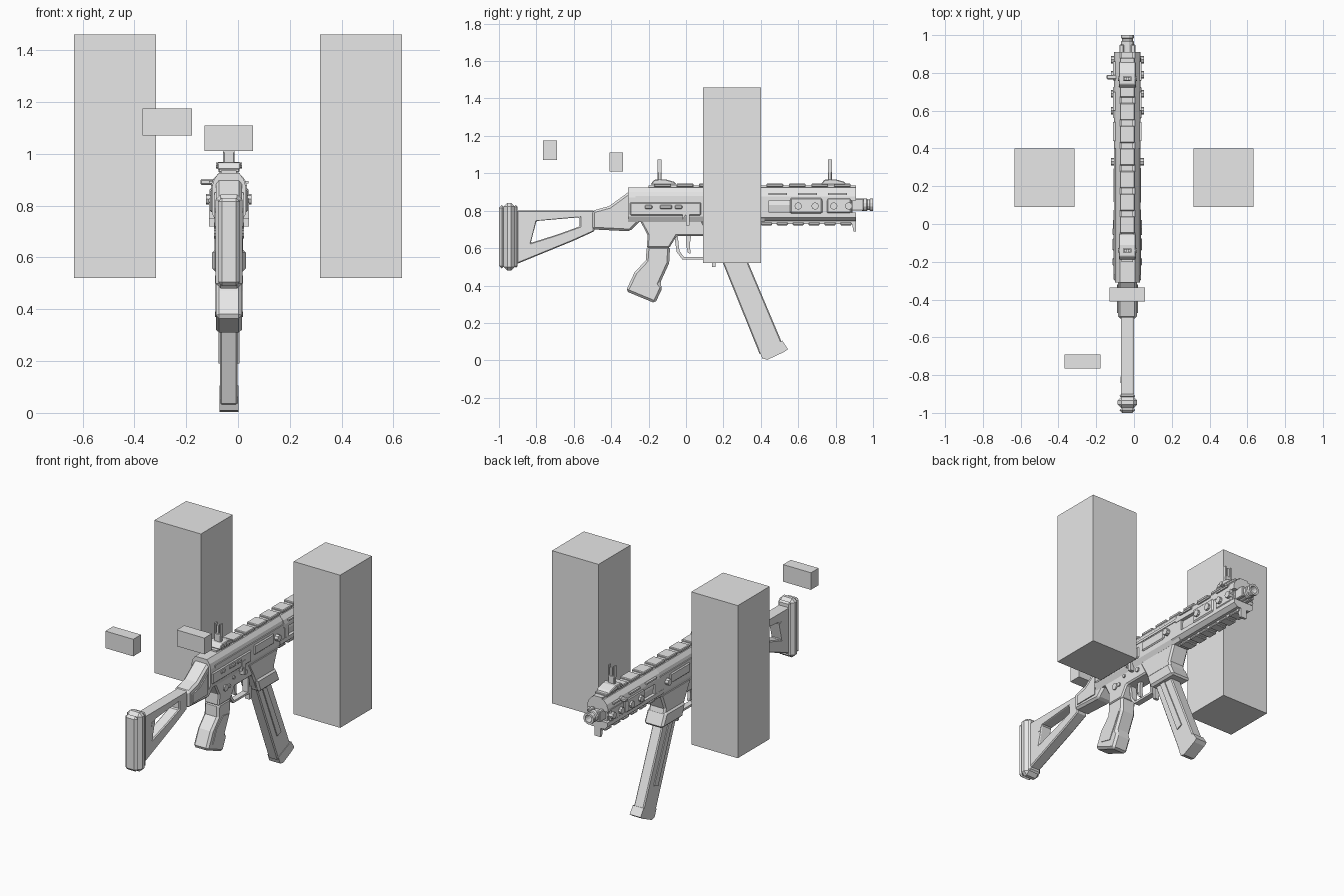
import bpy, bmesh, math
from mathutils import Vector, Matrix

CX = -0.035  # centre line of the long body
grey = bpy.data.materials.new("plain grey")
grey.diffuse_color = (0.8, 0.8, 0.8, 1)


def finish(name, bm, bevel=0.0):
    bmesh.ops.recalc_face_normals(bm, faces=bm.faces)
    me = bpy.data.meshes.new(name)
    bm.to_mesh(me)
    bm.free()
    me.materials.append(grey)
    ob = bpy.data.objects.new(name, me)
    bpy.context.collection.objects.link(ob)
    if bevel:
        m = ob.modifiers.new("chamfer", 'BEVEL')
        m.width, m.segments, m.limit_method = bevel, 1, 'ANGLE'
        m.angle_limit = math.radians(40)
    return ob


def box(name, x, y, z, bevel=0.0):
    """Box from (min, max) ranges, x absolute."""
    bm = bmesh.new()
    bmesh.ops.create_cube(bm, size=1)
    for v in bm.verts:
        v.co = Vector([r[0] if c < 0 else r[1] for c, r in zip(v.co, (x, y, z))])
    return finish(name, bm, bevel)


def mid(name, half, y, z, bevel=0.0):
    return box(name, (CX - half, CX + half), y, z, bevel)


def pair(name, inner, outer, y, z, bevel=0.0):
    """Matching boxes on both sides of the centre line."""
    for s, tag in ((-1, "left"), (1, "right")):
        box(f"{name}_{tag}", sorted((CX + s * inner, CX + s * outer)), y, z, bevel)


def side(name, pts, half, bevel=0.0):
    """Side outline in (y, z), extruded across x."""
    bm = bmesh.new()
    f = bm.faces.new([bm.verts.new((CX - half, y, z)) for y, z in pts])
    r = bmesh.ops.extrude_face_region(bm, geom=[f])
    for v in r["geom"]:
        if isinstance(v, bmesh.types.BMVert):
            v.co.x = CX + half
    return finish(name, bm, bevel)


def frame(name, outer, inner, half, bevel=0.0):
    """Side outline with a see-through window of equal point count."""
    bm = bmesh.new()
    rings = [[bm.verts.new((CX + s * half, y, z)) for y, z in loop]
             for s, loop in ((-1, outer), (1, outer), (1, inner), (-1, inner))]
    n = len(outer)
    for k in range(4):
        a, b = rings[k], rings[(k + 1) % 4]
        for i in range(n):
            j = (i + 1) % n
            bm.faces.new((a[i], a[j], b[j], b[i]))
    return finish(name, bm, bevel)


def section(name, half_pts, y0, y1):
    """Mirrored cross-section in (x, z), extruded along y."""
    pts = half_pts + [(-x, z) for x, z in reversed(half_pts)]
    bm = bmesh.new()
    f = bm.faces.new([bm.verts.new((CX + x, y0, z)) for x, z in pts])
    r = bmesh.ops.extrude_face_region(bm, geom=[f])
    for v in r["geom"]:
        if isinstance(v, bmesh.types.BMVert):
            v.co.y = y1
    return finish(name, bm)


def tube(name, prof, z, n=12):
    """Closed (radius, y) profile turned about the long axis."""
    bm = bmesh.new()
    rings = [[bm.verts.new((CX + r * math.cos(a), y, z + r * math.sin(a)))
              for a in [2 * math.pi * (i + 0.5) / n for i in range(n)]] for r, y in prof]
    for a, b in zip(rings, rings[1:] + rings[:1]):
        for i in range(n):
            j = (i + 1) % n
            bm.faces.new((a[i], a[j], b[j], b[i]))
    return finish(name, bm)


def pin(name, x0, x1, y, z, r, n=10):
    """Short cylinder lying across x (offsets from the centre line)."""
    bm = bmesh.new()
    bmesh.ops.create_cone(bm, cap_ends=True, segments=n, radius1=r, radius2=r, depth=abs(x1 - x0),
                          matrix=Matrix.Translation((CX + (x0 + x1) / 2, y, z)) @ Matrix.Rotation(math.pi / 2, 4, 'Y'))
    return finish(name, bm)


# Free-standing blocks
box("tall_block_left", (-0.633, -0.316), (0.09, 0.40), (0.52, 1.46))
box("tall_block_right", (0.316, 0.633), (0.09, 0.40), (0.52, 1.46))
box("small_block_far", (-0.368, -0.178), (-0.765, -0.69), (1.07, 1.175))
box("small_block_near", (-0.13, 0.058), (-0.41, -0.337), (1.01, 1.11))

# Shoulder pad in stepped layers
mid("pad_back", 0.042, (-1.0, -0.97), (0.49, 0.83), 0.02)
mid("pad_core", 0.052, (-0.975, -0.915), (0.48, 0.842), 0.02)
mid("pad_front", 0.042, (-0.92, -0.90), (0.495, 0.83), 0.015)

# Open stock and its collar
frame("stock_frame",
      [(-0.905, 0.80), (-0.49, 0.80), (-0.49, 0.69), (-0.60, 0.64), (-0.905, 0.515)],
      [(-0.80, 0.745), (-0.57, 0.765), (-0.57, 0.715), (-0.69, 0.672), (-0.83, 0.628)], 0.034, 0.006)
pin("stock_loop", -0.036, 0.036, -0.825, 0.725, 0.017)
side("stock_collar", [(-0.50, 0.80), (-0.41, 0.825), (-0.30, 0.905), (-0.20, 0.905),
                      (-0.25, 0.74), (-0.30, 0.69), (-0.50, 0.70)], 0.05, 0.012)
side("collar_rib", [(-0.47, 0.775), (-0.40, 0.79), (-0.32, 0.85), (-0.32, 0.72), (-0.47, 0.72)], 0.056)

# Upper receiver with side panels, slots and port
section("upper_receiver", [(0.04, 0.925), (0.058, 0.90), (0.066, 0.87), (0.066, 0.77), (0.05, 0.74)], -0.31, 0.42)
pair("receiver_panel", 0.06, 0.073, (-0.30, 0.08), (0.775, 0.845), 0.006)
for i, (a, b) in enumerate([(-0.22, -0.18), (-0.14, -0.075), (-0.06, -0.02)]):
    pair(f"panel_slot_{i}", 0.07, 0.078, (a, b), (0.81, 0.83), 0.004)
pair("receiver_strip", 0.055, 0.07, (-0.27, 0.40), (0.865, 0.88))
pair("port_cover", 0.06, 0.073, (0.11, 0.30), (0.80, 0.86), 0.006)
side("selector", [(-0.02, 0.81), (0.02, 0.81), (0.02, 0.72), (0.0, 0.72), (0.0, 0.78), (-0.02, 0.75)], 0.077)

# Lower receiver
side("lower_receiver", [(-0.25, 0.755), (0.36, 0.755), (0.34, 0.69), (0.10, 0.665),
                        (-0.05, 0.665), (-0.09, 0.60), (-0.21, 0.60), (-0.205, 0.67)], 0.05, 0.008)
for i, (y, z, r) in enumerate([(-0.145, 0.692, 0.02), (-0.11, 0.69, 0.012), (0.05, 0.715, 0.014), (-0.065, 0.725, 0.01)]):
    pin(f"receiver_pin_{i}", -0.058, 0.058, y, z, r)

# Grip with raised side panel
side("grip", [(-0.21, 0.61), (-0.085, 0.61), (-0.09, 0.52), (-0.14, 0.41), (-0.125, 0.39),
              (-0.165, 0.305), (-0.322, 0.37), (-0.275, 0.47), (-0.215, 0.535)], 0.05, 0.014)
side("grip_panel", [(-0.17, 0.53), (-0.11, 0.52), (-0.19, 0.37), (-0.27, 0.39), (-0.235, 0.47)], 0.054)

# Trigger and guard
frame("trigger_guard", [(-0.065, 0.68), (0.135, 0.68), (0.135, 0.54), (-0.02, 0.54), (-0.05, 0.58)],
      [(-0.045, 0.67), (0.12, 0.67), (0.12, 0.553), (-0.012, 0.553), (-0.035, 0.585)], 0.018)
side("trigger", [(0.0, 0.68), (0.03, 0.68), (0.02, 0.62), (0.025, 0.57), (0.01, 0.575), (0.0, 0.62)], 0.01)

# Sloped magazine housing with flared mouth
side("magazine_housing", [(0.07, 0.75), (0.37, 0.75), (0.33, 0.65), (0.36, 0.55), (0.17, 0.55), (0.125, 0.65)], 0.055, 0.01)
side("housing_mouth", [(0.14, 0.63), (0.335, 0.63), (0.375, 0.545), (0.17, 0.545)], 0.065, 0.012)
mid("magazine_catch", 0.015, (0.14, 0.158), (0.50, 0.58))

# Magazine with raised rib and foot
side("magazine", [(0.165, 0.60), (0.30, 0.60), (0.515, 0.09), (0.395, 0.03)], 0.034, 0.006)
side("magazine_rib", [(0.225, 0.56), (0.262, 0.56), (0.415, 0.205), (0.378, 0.19)], 0.04)
side("magazine_foot", [(0.39, 0.055), (0.515, 0.105), (0.545, 0.06), (0.525, 0.045), (0.435, 0.003), (0.408, 0.01)], 0.037)

# Handguard: top shell, inner core, lower shell, side plates
section("handguard_top", [(0.04, 0.925), (0.062, 0.90), (0.07, 0.875), (0.07, 0.855)], 0.40, 0.91)
section("handguard_core", [(0.045, 0.87), (0.056, 0.83), (0.045, 0.76)], 0.40, 0.89)
section("handguard_bottom", [(0.068, 0.79), (0.068, 0.765), (0.045, 0.745)], 0.36, 0.91)
pair("guard_plate", 0.05, 0.075, (0.555, 0.73), (0.785, 0.87), 0.008)
pair("guard_plate_front", 0.05, 0.072, (0.75, 0.885), (0.785, 0.87), 0.008)
for i in range(3):
    y = 0.41 + i * 0.16
    pair(f"guard_bridge_{i}", 0.04, 0.067, (y, y + 0.035), (0.77, 0.88))
    pair(f"guard_slot_rim_{i}", 0.06, 0.076, (y + 0.03, y + 0.13), (0.885, 0.895))
for i, y in enumerate((0.33, 0.60, 0.69, 0.79, 0.87)):
    for s in (-1, 1):
        pin(f"guard_bolt_{i}_{'left' if s < 0 else 'right'}", s * 0.06, s * 0.088, y, 0.825, 0.02, 8)
side("front_hook", [(0.885, 0.75), (0.91, 0.75), (0.91, 0.69), (0.895, 0.69)], 0.02)

# Top rail and lower rail with spaced teeth
mid("top_rail", 0.03, (-0.20, 0.91), (0.915, 0.935))
for i in range(9):
    y = -0.17 + i * 0.12
    mid(f"top_tooth_{i}", 0.04, (y, min(y + 0.09, 0.91)), (0.927, 0.945), 0.004)
mid("lower_rail", 0.028, (0.38, 0.90), (0.73, 0.75))
for i in range(6):
    y = 0.40 + i * 0.085
    mid(f"lower_tooth_{i}", 0.038, (y, y + 0.06), (0.722, 0.738), 0.004)

# Barrel with hollow muzzle
tube("barrel", [(0.018, 0.80), (0.028, 0.80), (0.028, 0.94), (0.035, 0.94), (0.035, 0.965),
                (0.03, 0.97), (0.03, 0.98), (0.035, 0.985), (0.035, 1.0), (0.022, 1.0)], 0.832)
for i, a in enumerate((-1, 1)):
    box(f"muzzle_collar_{i}", (CX + a * 0.03 - 0.012, CX + a * 0.03 + 0.012), (0.88, 0.95), (0.80, 0.865), 0.004)

# Cocking handle on the left
box("cocking_handle", (-0.145, -0.08), (0.765, 0.79), (0.88, 0.902), 0.005)

# Flip-up sights
for name, y in (("rear_sight", -0.14), ("front_sight", 0.77)):
    side(f"{name}_base", [(y - 0.05, 0.94), (y + 0.09, 0.94), (y + 0.075, 0.955), (y + 0.03, 0.968), (y - 0.03, 0.966)], 0.045, 0.004)
    mid(f"{name}_stem", 0.022, (y - 0.012, y + 0.01), (0.95, 1.015), 0.004)
    mid(f"{name}_post", 0.007, (y - 0.01, y + 0.008), (1.0, 1.065))
    pair(f"{name}_ear", 0.014, 0.022, (y - 0.012, y + 0.01), (1.005, 1.075))
    pin(f"{name}_pivot", -0.05, 0.05, y, 0.955, 0.012, 8)
